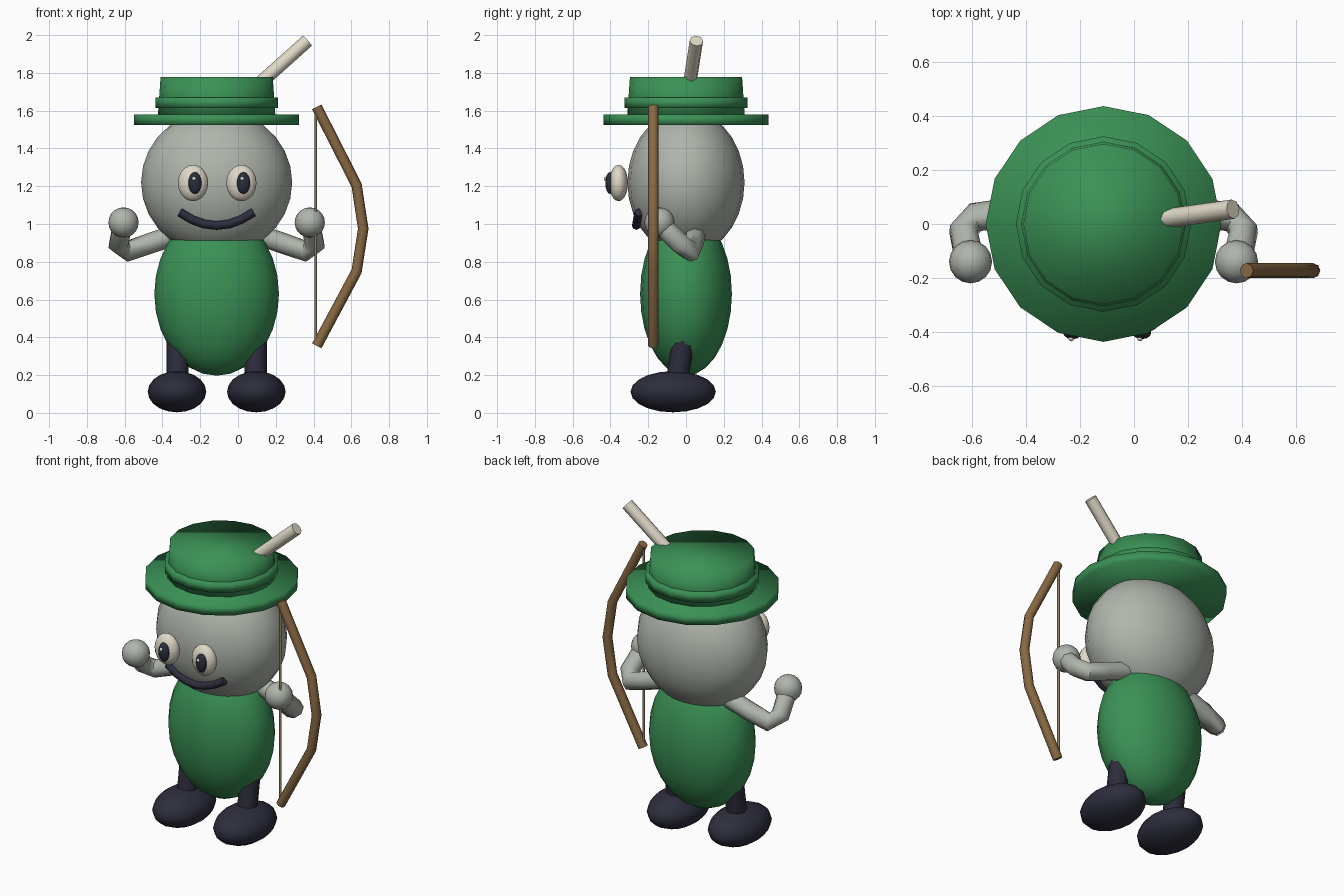
import bpy, bmesh, math
from mathutils import Vector, Matrix

if "Cube" in bpy.data.objects:
    bpy.data.objects.remove(bpy.data.objects["Cube"])

CX = -0.113  # body centre line


def material(name, rgb):
    m = bpy.data.materials.new(name)
    m.diffuse_color = (*rgb, 1)
    m.use_nodes = True
    m.node_tree.nodes["Principled BSDF"].inputs["Base Color"].default_value = m.diffuse_color
    return m


GREEN = material("green", (0.043, 0.285, 0.092))
GREY = material("grey", (0.43, 0.46, 0.41))
CREAM = material("cream", (0.74, 0.69, 0.57))
DARK = material("dark_navy", (0.026, 0.026, 0.046))
BROWN = material("wood_brown", (0.25, 0.14, 0.055))
TAN = material("string_tan", (0.47, 0.37, 0.17))


def finish(name, bm, mat, sharp=False):
    me = bpy.data.meshes.new(name)
    bm.to_mesh(me)
    bm.free()
    me.materials.append(mat)
    ob = bpy.data.objects.new(name, me)
    bpy.context.collection.objects.link(ob)
    me.shade_smooth()
    if sharp:
        me.set_sharp_from_angle(angle=math.radians(50))
    return ob


def ellipsoid(name, centre, radii, mat, seg=20, rings=14):
    bm = bmesh.new()
    bmesh.ops.create_uvsphere(bm, u_segments=seg, v_segments=rings, radius=1,
                              matrix=Matrix.Translation(centre) @ Matrix.Diagonal((*radii, 1)))
    return finish(name, bm, mat)


def rod(name, a, b, r1, r2, mat, seg=8, sharp=True):
    a, b = Vector(a), Vector(b)
    d = b - a
    rot = d.to_track_quat('Z', 'Y').to_matrix().to_4x4()
    bm = bmesh.new()
    bmesh.ops.create_cone(bm, cap_ends=True, segments=seg, radius1=r1, radius2=r2,
                          depth=d.length, matrix=Matrix.Translation((a + b) / 2) @ rot)
    return finish(name, bm, mat, sharp)


def tube(name, pts, r, mat, seg=8):
    """Sweep a round section along a polyline, mitred at the corners."""
    pts = [Vector(p) for p in pts]
    bm = bmesh.new()
    rings = []
    normal = (pts[1] - pts[0]).orthogonal().normalized()
    for i, p in enumerate(pts):
        t = (pts[min(i + 1, len(pts) - 1)] - pts[max(i - 1, 0)]).normalized()
        normal = (normal - t * normal.dot(t)).normalized()
        side = t.cross(normal)
        rings.append([bm.verts.new(p + r * (math.cos(a) * normal + math.sin(a) * side))
                      for a in (2 * math.pi * k / seg for k in range(seg))])
    for u, v in zip(rings, rings[1:]):
        for k in range(seg):
            j = (k + 1) % seg
            bm.faces.new((u[k], u[j], v[j], v[k]))
    bm.faces.new(rings[0][::-1])
    bm.faces.new(rings[-1])
    bmesh.ops.recalc_face_normals(bm, faces=bm.faces)
    return finish(name, bm, mat, True)


# Body and head
ellipsoid("body", (CX, 0, 0.63), (0.33, 0.243, 0.433), GREEN)
ellipsoid("head", (CX, 0, 1.22), (0.40, 0.31, 0.385), GREY)

# Hat: brim, crown and band
for name, z0, z1, r0, r1 in (("hat_brim", 1.523, 1.581, 0.437, 0.437),
                             ("hat_crown", 1.56, 1.777, 0.312, 0.297),
                             ("hat_band", 1.613, 1.671, 0.325, 0.325)):
    rod(name, (CX, 0, z0), (CX, 0, z1), r0, r1, GREEN, 16, sharp=False)
rod("hat_feather", (0.06, 0.012, 1.695), (0.367, 0.055, 1.97), 0.036, 0.036, CREAM, 8)

# Face
for side, ex, px, gx in (("left", -0.238, -0.228, -0.233), ("right", 0.018, 0.029, 0.022)):
    ellipsoid(side + "_eye", (ex, -0.357, 1.217), (0.08, 0.05, 0.096), CREAM, 16, 10)
    ellipsoid(side + "_pupil", (px, -0.403, 1.217), (0.035, 0.024, 0.058), DARK, 12, 8)
    ellipsoid(side + "_eye_glint", (gx, -0.424, 1.24), (0.011, 0.011, 0.011), CREAM, 8, 6)
tube("mouth", [(CX + 0.195 * t, -0.263 + 0.012 * t * t, 0.992 + 0.07 * t * t)
               for t in (-1, -0.67, -0.33, 0, 0.33, 0.67, 1)], 0.023, DARK)

# Limbs, mirrored about the body centre line
for side, s in (("left", -1), ("right", 1)):
    arm = [(0.20, 0.05, 0.95), (0.36, 0.04, 0.895), (0.475, 0.025, 0.855),
           (0.52, -0.025, 0.89), (0.50, -0.12, 0.985)]
    tube(side + "_arm", [(CX + s * x, y, z) for x, y, z in arm], 0.055, GREY)
    ellipsoid(side + "_hand", (CX + s * 0.493, -0.14, 1.008), (0.08, 0.08, 0.08), GREY, 16, 10)
    rod(side + "_leg", (CX + s * 0.207, -0.055, 0.12), (CX + s * 0.207, -0.01, 0.41),
        0.059, 0.059, DARK, 8)
    ellipsoid(side + "_shoe", (CX + s * 0.21, -0.068, 0.112), (0.155, 0.226, 0.109), DARK, 16, 10)

# Bow and its string
tube("bow", [(0.417, -0.173, 1.62), (0.628, -0.173, 1.205), (0.663, -0.173, 0.975),
             (0.628, -0.173, 0.75), (0.417, -0.173, 0.355)], 0.028, BROWN, 8)
rod("bow_string", (0.412, -0.173, 0.36), (0.412, -0.173, 1.61), 0.008, 0.008, TAN, 6)
